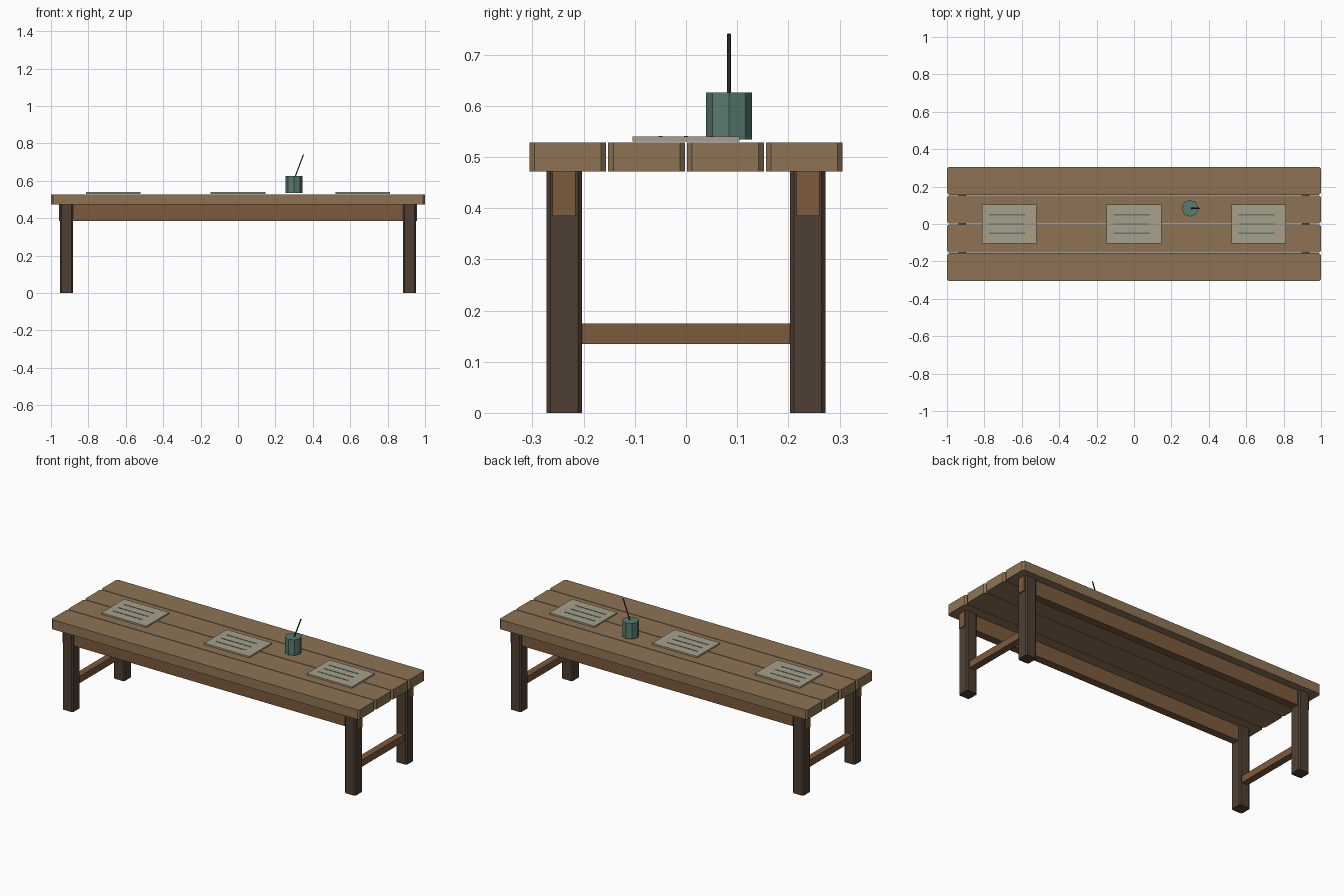
import bpy, bmesh
from math import radians
from mathutils import Matrix, Vector

if "Cube" in bpy.data.objects:
    bpy.data.objects.remove(bpy.data.objects["Cube"])


def material(name, rgb):
    m = bpy.data.materials.new(name)
    m.diffuse_color = (*rgb, 1)
    m.use_nodes = True
    m.node_tree.nodes["Principled BSDF"].inputs["Base Color"].default_value = m.diffuse_color
    return m


PLANK = material("plank_wood", (0.27, 0.175, 0.09))
LEG = material("dark_wood", (0.078, 0.05, 0.033))
RAIL = material("rail_wood", (0.2, 0.1, 0.046))
PAPER = material("paper", (0.39, 0.35, 0.26))
TEAL = material("teal", (0.1, 0.2, 0.16))


def finish(name, bm, mat):
    me = bpy.data.meshes.new(name)
    bm.to_mesh(me)
    bm.free()
    me.materials.append(mat)
    ob = bpy.data.objects.new(name, me)
    bpy.context.collection.objects.link(ob)
    return ob


def box(name, centre, size, mat, chamfer=0):
    """Box, optionally with its upright edges chamfered."""
    bm = bmesh.new()
    bmesh.ops.create_cube(bm, size=1, matrix=Matrix.Diagonal((*size, 1)))
    if chamfer:
        upright = [e for e in bm.edges
                   if abs(e.verts[0].co.z - e.verts[1].co.z) > 1e-5]
        bmesh.ops.bevel(bm, geom=upright, offset=chamfer, segments=1,
                        affect='EDGES')
    ob = finish(name, bm, mat)
    ob.location = centre
    return ob


def rod(name, centre, radius, depth, sides, mat, tilt=0):
    bm = bmesh.new()
    bmesh.ops.create_cone(bm, cap_ends=True, segments=sides, radius1=radius,
                          radius2=radius, depth=depth)
    ob = finish(name, bm, mat)
    ob.location = centre
    ob.rotation_euler.y = tilt
    return ob


# Table top planks
for i in range(4):
    box(f"plank_{i + 1}", (0, (i - 1.5) * 0.154, 0.5), (2, 0.15, 0.056),
        PLANK, 0.01)

# Legs, long rails and end stretchers
for sy, side in ((-1, "front"), (1, "back")):
    for sx, end in ((-1, "left"), (1, "right")):
        box(f"{side}_{end}_leg", (sx * 0.917, sy * 0.238, 0.236),
            (0.07, 0.07, 0.472), LEG, 0.008)
    box(f"{side}_rail", (0, sy * 0.238, 0.4285), (1.916, 0.045, 0.087), RAIL)
for sx, end in ((-1, "left"), (1, "right")):
    box(f"{end}_stretcher", (sx * 0.917, 0, 0.155), (0.04, 0.42, 0.04), RAIL)

# Paper sheets with ruled strokes
for i in range(3):
    x = (i - 1) * 0.667
    box(f"sheet_{i + 1}", (x, 0, 0.535), (0.293, 0.21, 0.009), PAPER)
    for j in range(3):
        box(f"sheet_{i + 1}_stroke_{j + 1}",
            (x - 0.013, (j - 1) * 0.05, 0.539), (0.193, 0.008, 0.004), TEAL)

# Eight-sided pot with a leaning pen
rod("pot", (0.3, 0.084, 0.58), 0.045, 0.091, 8, TEAL)
rod("pen", (0.3255, 0.084, 0.675), 0.0035, 0.14, 6, LEG, radians(20.5))
